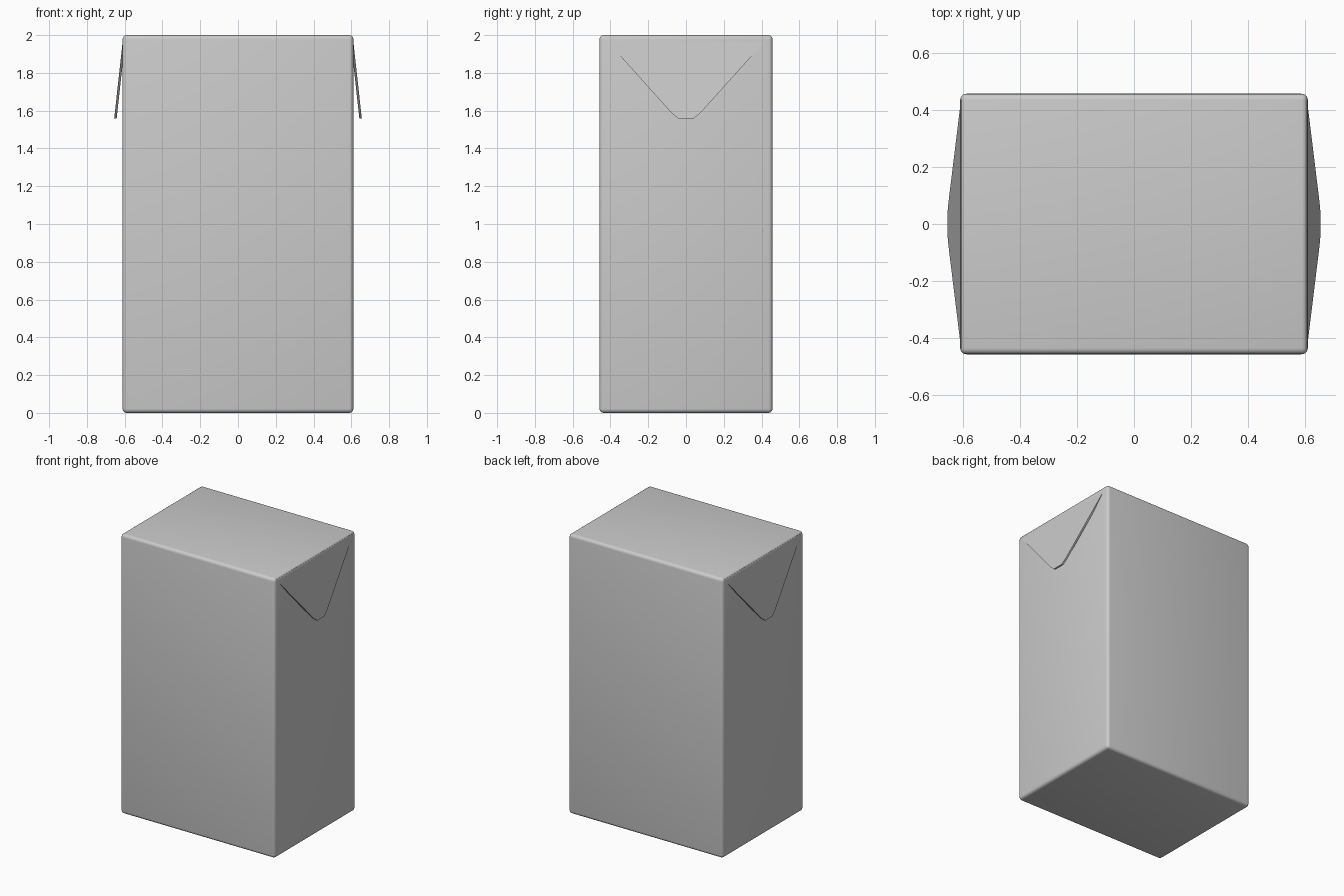
import bpy, bmesh

if "Cube" in bpy.data.objects:
    bpy.data.objects.remove(bpy.data.objects["Cube"])

W, D, H = 0.611, 0.458, 2.0   # half width, half depth, height


def finish(obj):
    bpy.ops.object.select_all(action='DESELECT')
    obj.select_set(True)
    bpy.context.view_layer.objects.active = obj
    bpy.ops.object.shade_smooth_by_angle()


# Carton body with softly rounded edges
bpy.ops.mesh.primitive_cube_add(size=1, location=(0, 0, H / 2))
body = bpy.context.object
body.name = "carton_body"
body.scale = (2 * W, 2 * D, H)
bpy.ops.object.transform_apply(location=True, scale=True)
bevel = body.modifiers.new("rounded_edges", 'BEVEL')
bevel.width = 0.022
bevel.segments = 4
bpy.ops.object.modifier_apply(modifier=bevel.name)
finish(body)

# Folded corner flap: half outline (y, z), hinged at the top edge, tip lifted outwards
half = [(0.438, 1.99), (0.085, 1.597), (0.07, 1.582), (0.04, 1.558)]
outline = half + [(-y, z) for y, z in reversed(half)]
THICK = 0.013


def make_flap(name, side):
    bm = bmesh.new()
    rings = []
    for inset in (0, THICK):
        rings.append([bm.verts.new((side * (0.608 + (1.99 - z) * 0.11 - inset), y, z))
                      for y, z in outline])
    outer, inner = rings
    bm.faces.new(outer)
    bm.faces.new(inner)
    n = len(outline)
    for i in range(n):
        j = (i + 1) % n
        bm.faces.new((outer[i], outer[j], inner[j], inner[i]))
    bmesh.ops.recalc_face_normals(bm, faces=bm.faces)
    mesh = bpy.data.meshes.new(name)
    bm.to_mesh(mesh)
    bm.free()
    obj = bpy.data.objects.new(name, mesh)
    bpy.context.collection.objects.link(obj)
    finish(obj)


make_flap("flap_right", 1)
make_flap("flap_left", -1)
